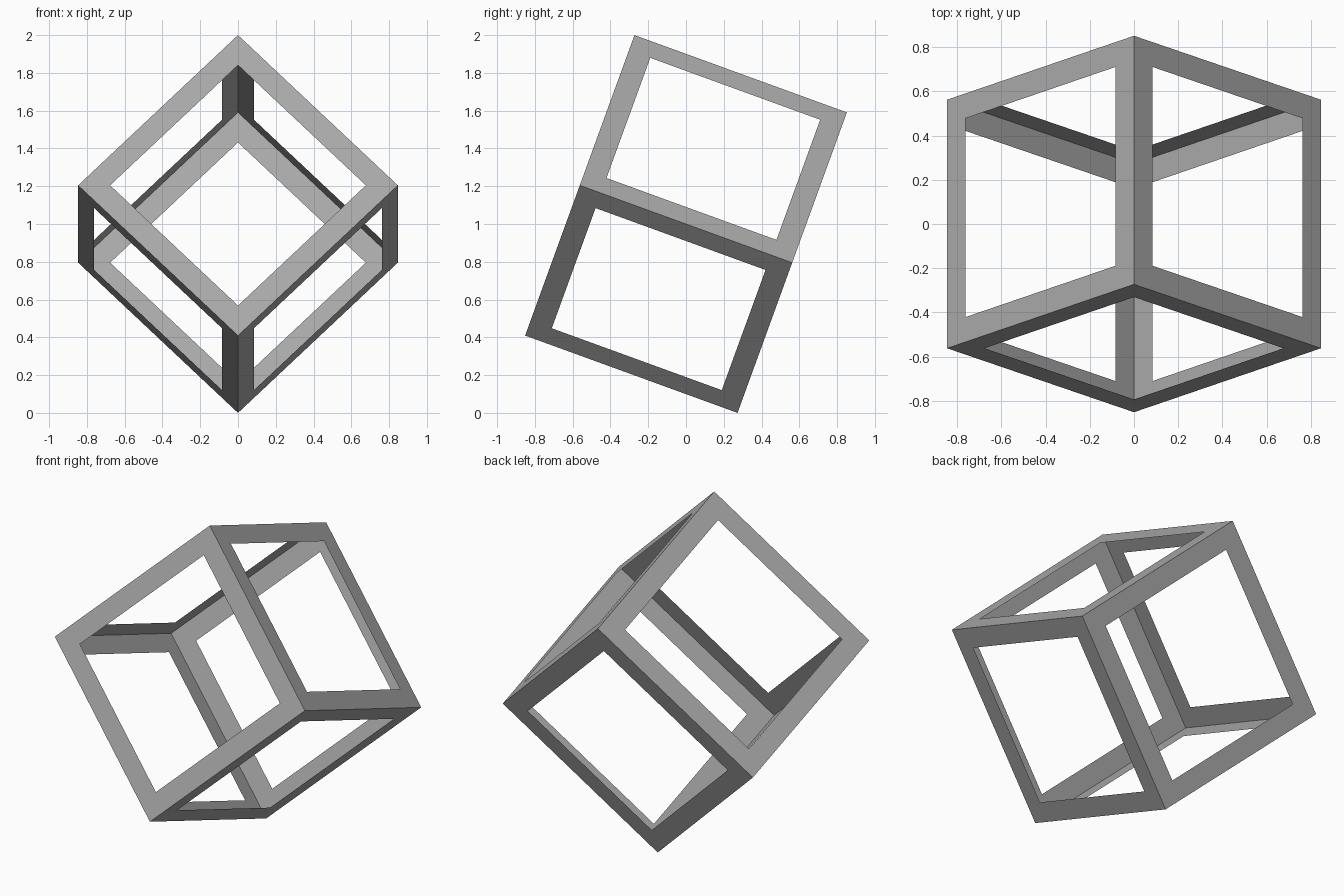
import bpy
import bmesh
from math import radians, sin, cos, sqrt
from mathutils import Matrix

if "Cube" in bpy.data.objects:
    bpy.data.objects.remove(bpy.data.objects["Cube"], do_unlink=True)

TILT = radians(20)
HEIGHT = 2.0
# Cube edge whose tilted, corner-standing height is HEIGHT
EDGE = HEIGHT / (sqrt(2) * cos(TILT) + sin(TILT))
BORDER = EDGE * 0.1

# Plain grey material
grey = bpy.data.materials.new("grey")
grey.use_nodes = True
colour = (0.4, 0.4, 0.4, 1)
grey.diffuse_color = colour
grey.node_tree.nodes["Principled BSDF"].inputs["Base Color"].default_value = colour

# Hollow cube: inset every side and remove the middles, leaving folded sheet bars
bm = bmesh.new()
bmesh.ops.create_cube(bm, size=EDGE)
sides = bm.faces[:]
bmesh.ops.inset_individual(bm, faces=sides, thickness=BORDER, use_even_offset=True)
bmesh.ops.delete(bm, geom=sides, context="FACES")

# Stand it on an edge, tip it forward and rest it on the floor
pose = (Matrix.Translation((0, 0, HEIGHT / 2))
        @ Matrix.Rotation(-TILT, 4, "X")
        @ Matrix.Rotation(radians(45), 4, "Y"))
bm.transform(pose)

mesh = bpy.data.meshes.new("cube_frame")
bm.to_mesh(mesh)
bm.free()
mesh.materials.append(grey)
frame = bpy.data.objects.new("cube_frame", mesh)
bpy.context.collection.objects.link(frame)
